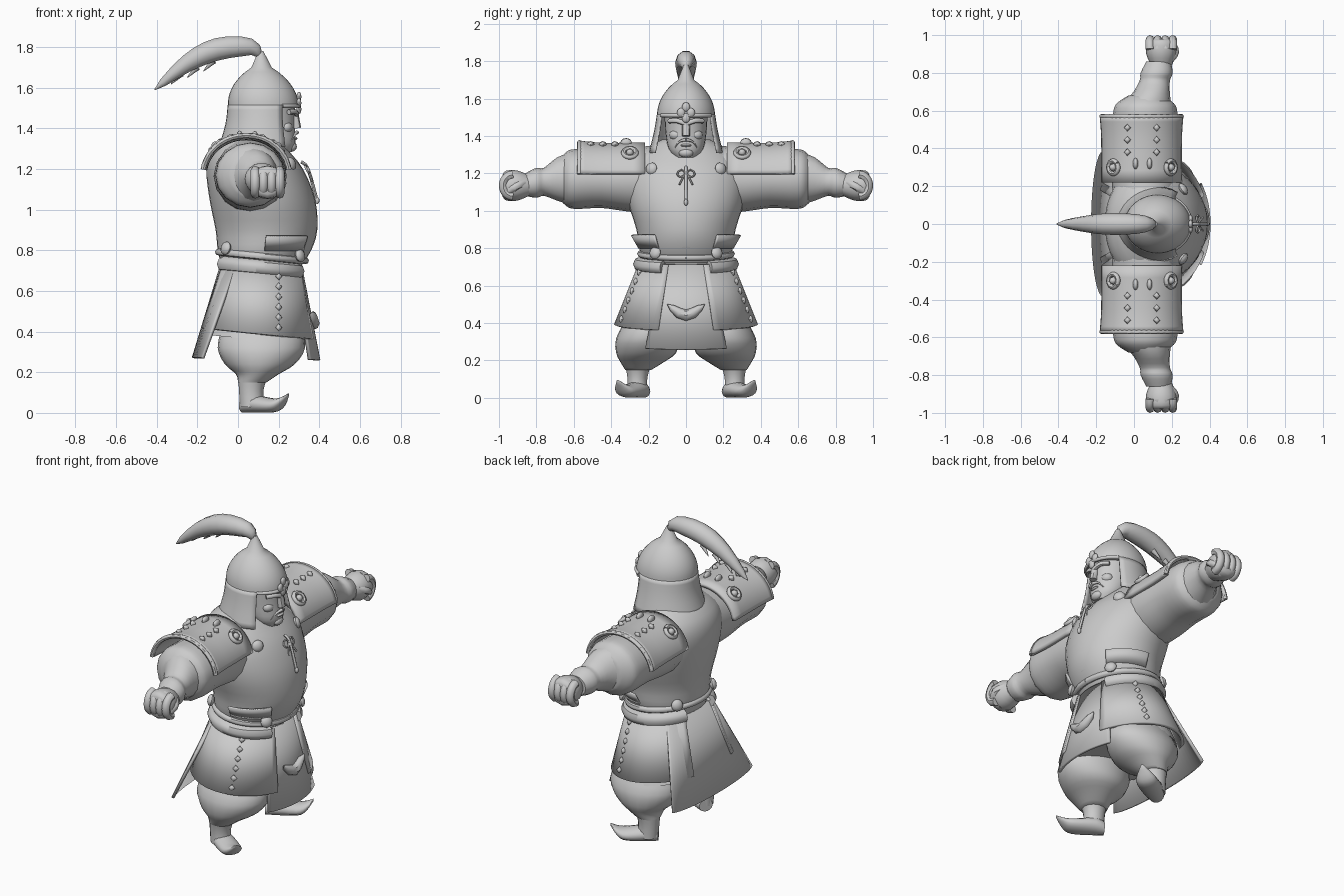
import bpy, bmesh
from math import sin, cos, acos, radians, pi
from mathutils import Vector, Matrix

cube = bpy.data.objects.get("Cube")
if cube:
    bpy.data.objects.remove(cube)

shade = (.6, .6, .6, 1)
grey = bpy.data.materials.new("plain grey")
grey.use_nodes = True
grey.diffuse_color = shade
grey.node_tree.nodes["Principled BSDF"].inputs["Base Color"].default_value = shade

UP = Vector((0, 0, 1))
FORWARD = Vector((1, 0, 0))
WAIST = .73


def finish(name, bm, thick=0, pair=False):
    """Turn a bmesh into a smooth shaded object, optionally shell and mirrored pair."""
    bmesh.ops.recalc_face_normals(bm, faces=bm.faces)
    mesh = bpy.data.meshes.new(name)
    bm.to_mesh(mesh)
    bm.free()
    mesh.materials.append(grey)
    for polygon in mesh.polygons:
        polygon.use_smooth = True
    mesh.set_sharp_from_angle(angle=radians(45))
    part = bpy.data.objects.new(name, mesh)
    bpy.context.collection.objects.link(part)
    if thick:
        shell = part.modifiers.new("thickness", "SOLIDIFY")
        shell.thickness, shell.offset = thick, 0
    if pair:
        mirror = part.modifiers.new("left and right", "MIRROR")
        mirror.use_axis = (False, True, False)
        mirror.use_mirror_merge = False


def catmull(t, a, b, c, d):
    return b + ((c - a) * t + (a * 2 - b * 5 + c * 4 - d) * t * t + (b * 3 - a - c * 3 + d) * t ** 3) / 2


def spline(keys, steps=3):
    """Smoothly fill in between key tuples of vectors."""
    filled = []
    for i in range(len(keys) - 1):
        near = [keys[min(max(j, 0), len(keys) - 1)] for j in range(i - 1, i + 3)]
        filled += [[catmull(n / steps, *group) for group in zip(*near)] for n in range(steps)]
    return filled + [keys[-1]]


def around(ring, start=0, end=360, count=24):
    """Points on a ring given as centre and two half axes."""
    centre, u, v = ring
    angles = [radians(start + (end - start) * i / count) for i in range(count + 1)]
    return [centre + u * cos(a) + v * sin(a) for a in angles]


def loft(name, rings, sides=24, arc=None, thick=0, pair=False):
    """Skin a row of rings; an arc in degrees leaves an open shell."""
    bm = bmesh.new()
    rows = []
    for ring in rings:
        points = around(ring, *arc, sides) if arc else around(ring, count=sides)[:-1]
        rows.append([bm.verts.new(p) for p in points])
    for low, high in zip(rows, rows[1:]):
        for i in range(sides):
            j = (i + 1) % len(low)
            bm.faces.new((low[i], low[j], high[j], high[i]))
    if not arc:
        bm.faces.new(rows[0])
        bm.faces.new(rows[-1])
    finish(name, bm, thick, pair)


def hoop(z, back, front, half, y=0, tilt=0):
    """Level ring from its back and front x and its half width."""
    reach = (front - back) / 2
    return Vector((back + reach, y, z)), Vector((reach, 0, -tilt * reach)), Vector((0, half, 0))


def hip_hoop(z, grow=0):
    """Flaring ring shared by the clothing below the waist."""
    drop = WAIST - z
    return hoop(z, back=-.09 - drop * .35 - grow, front=.32 + drop * .2 + grow,
                half=.24 + drop * .4 + grow, tilt=.1)


def cuff(y, wide, tall, x=.06, z=1.17):
    """Upright ring across an arm."""
    return Vector((x, y, z)), Vector((wide, 0, 0)), Vector((0, 0, tall))


def even(k):
    return 1


def leaf(k):
    return .05 + sin(pi * k) ** .8


def point(k):
    return 1 - k * .9


def tube(name, path, radius, taper=even, up=UP, sides=8, pair=False):
    path = [p for p, in spline([(Vector(p),) for p in path])]
    rings = []
    last = len(path) - 1
    for i, p in enumerate(path):
        along = (path[min(i + 1, last)] - path[max(i - 1, 0)]).normalized()
        side = along.cross(up).normalized()
        size = radius * taper(i / last)
        rings.append((p, side * size, side.cross(along) * size))
    loft(name, rings, sides, pair=pair)


def ball(name, centre, size, normal=UP, sides=12, pair=False):
    turn = Vector(normal).to_track_quat("Z", "Y").to_matrix().to_4x4()
    place = Matrix.Translation(centre) @ turn @ Matrix.Diagonal((*size, 1))
    bm = bmesh.new()
    bmesh.ops.create_uvsphere(bm, u_segments=sides, v_segments=max(4, sides // 2),
                              radius=1, matrix=place)
    finish(name, bm, pair=pair)


def hoop_ring(name, centre, normal, major, minor):
    normal = Vector(normal).normalized()
    a = normal.orthogonal().normalized()
    ring = (Vector(centre), a * major, normal.cross(a) * major)
    tube(name, around(ring, count=8), minor, up=normal, pair=True)


# Torso and belt
loft("torso", spline([
    hoop(z=.72, back=-.08, front=.31, half=.22),
    hoop(z=.8, back=-.1, front=.36, half=.25),
    hoop(z=.9, back=-.11, front=.39, half=.265),
    hoop(z=1.05, back=-.14, front=.38, half=.31),
    hoop(z=1.2, back=-.155, front=.32, half=.32),
    hoop(z=1.3, back=-.12, front=.24, half=.26),
    hoop(z=1.38, back=-.02, front=.17, half=.13)]), sides=36)
loft("waist_flares", [hoop(z=.8, back=-.1, front=.36, half=.25),
                      hoop(z=.87, back=-.11, front=.385, half=.29)],
     arc=(35, 90), thick=.01, pair=True)
ball("belly_fold", centre=(.32, 0, .83), size=(.05, .1, .05))
tube("belt", around(hip_hoop(z=.77, grow=.02)), radius=.017)

# Robe, aprons and side skirts
loft("hip_robe", [hip_hoop(WAIST, grow=-.04), hip_hoop(z=.36, grow=-.04)])
loft("front_apron", [hip_hoop(WAIST, grow=-.01), hip_hoop(z=.29, grow=-.01)],
     arc=(-32, 32), thick=.015)
loft("rear_apron", [hoop(WAIST, back=-.08, front=.1, half=.2),
                    hoop(z=.27, back=-.22, front=-.1, half=.38)], arc=(100, 260), thick=.015)
tube("apron_drape", [(.37, -.1, .5), (.37, 0, .44), (.37, .1, .5)], radius=.03, taper=leaf)
loft("skirt_panels", [hip_hoop(WAIST), hip_hoop(z=.39)], arc=(23, 152), thick=.018, pair=True)
tube("skirt_rolls", around(hip_hoop(z=.715), start=30, end=152), radius=.037, pair=True)
for i in range(6):
    centre, u, v = hip_hoop(z=.68 - i * .05, grow=.01)
    a = acos((.2 - centre.x) / u.x)
    out = u * cos(a) + v * sin(a)
    ball("skirt_studs", centre + out, size=(.018, .021, .014), normal=out, sides=4, pair=True)

# Helmet with face opening and plume
dome = []
for i in range(10):
    k = i / 10
    curve = (1 - k * k) ** .75
    middle = .125 - k * .01
    dome.append(hoop(z=1.51 + k * .21, back=middle - curve * .175,
                     front=middle + curve * .175, half=curve * .155))
dome.append(hoop(z=1.78, back=.1, front=.125, half=.012))
loft("helmet_dome", dome, sides=32)
loft("helmet_neck_guard", spline([
    hoop(z=1.515, back=-.047, front=.297, half=.152),
    hoop(z=1.42, back=-.058, front=.305, half=.168),
    hoop(z=1.31, back=-.09, front=.33, half=.195)]), arc=(58, 302), thick=.008)
tube("helmet_brow_rim", around(dome[0], start=-58, end=58, count=12), radius=.01)
for side, rise in ((0, 1), (1, 0), (-1, 0), (0, -1)):
    ball("forehead_badge", (.3, side * .026, 1.525 + rise * .03), size=(.012, .022, .025))
tube("plume", [(.11, 0, 1.75), (.06, 0, 1.8), (-.1, 0, 1.79), (-.25, 0, 1.72), (-.41, 0, 1.59)],
     radius=.055, taper=leaf, sides=10)
for x in (-.12, -.2, -.28):
    z = 1.78 + x * .4
    tube("plume_barb", [(x, .015, z), (x - .05, .03, z - .05)], radius=.016, taper=point)

# Face
loft("head", spline([
    hoop(z=1.285, back=.17, front=.265, half=.055),
    hoop(z=1.33, back=.1, front=.283, half=.092),
    hoop(z=1.42, back=.02, front=.278, half=.11),
    hoop(z=1.52, back=0, front=.28, half=.115)]))
tube("nose", [(.275, 0, 1.48), (.29, 0, 1.4)], radius=.021, up=FORWARD)
ball("chin", centre=(.265, 0, 1.31), size=(.025, .04, .025))
ball("lower_lip", centre=(.28, 0, 1.35), size=(.013, .03, .008))
tube("eyebrows", [(.288, 0, 1.465), (.28, .05, 1.482), (.25, .09, 1.48)], radius=.013, pair=True)
tube("moustache", [(.29, 0, 1.38), (.28, .035, 1.37), (.26, .06, 1.335)],
     radius=.01, taper=point, pair=True)
ball("cheeks", centre=(.235, .05, 1.405), size=(.034, .04, .03), pair=True)

# Chest tie and round fasteners
hoop_ring("bow_loops", (.34, .026, 1.2), normal=(1, .2, .5), major=.02, minor=.005)
tube("bow_tails", [(.335, 0, 1.21), (.365, .035, 1.14)], radius=.005, pair=True)
tube("chest_cord", [(.31, 0, 1.235), (.345, 0, 1.2), (.39, 0, 1.04)], radius=.008)
ball("cord_end", centre=(.39, 0, 1.045), size=(.011, .011, .018))
for x, y, z, facing in ((.26, .185, 1.225, 1), (.305, .165, .775, 1), (-.06, .17, .81, -1)):
    ball("fasteners", (x, y, z), size=(.034, .034, .02), normal=(facing, .7, .3), pair=True)

# Arms and fists
loft("sleeves", spline([
    cuff(y=.1, wide=.17, tall=.19), cuff(y=.3, wide=.18, tall=.17, z=1.165),
    cuff(y=.45, wide=.175, tall=.155), cuff(y=.59, wide=.17, tall=.16),
    cuff(y=.64, wide=.15, tall=.145), cuff(y=.68, wide=.09, tall=.1)]), sides=16, pair=True)
loft("forearms", spline([
    cuff(y=.62, wide=.14, tall=.14), cuff(y=.69, wide=.1, tall=.115, x=.09),
    cuff(y=.76, wide=.08, tall=.075, x=.11, z=1.155),
    cuff(y=.8, wide=.085, tall=.08, x=.12, z=1.15),
    cuff(y=.86, wide=.065, tall=.06, x=.13, z=1.14)]), sides=16, pair=True)
loft("fists", spline([cuff(y, wide=size, tall=size, x=.145, z=1.135)
                      for y, size in ((.84, .055), (.9, .08), (.96, .08), (.98, .06))]),
     sides=12, pair=True)
for i in range(4):
    curl = (Vector((.085 + i * .04, .925, 1.135)), Vector((0, .052, 0)), Vector((0, 0, .058)))
    tube("fingers", around(curl, start=-90, end=90, count=6), radius=.023, up=FORWARD, pair=True)
tube("thumbs", [(.19, .87, 1.15), (.218, .91, 1.13), (.2, .955, 1.1)], radius=.021, pair=True)

# Shoulder plates with studs, beads and rings
plate = [cuff(y=.22, wide=.205, tall=.185, x=.04), cuff(y=.45, wide=.205, tall=.183, x=.04),
         cuff(y=.57, wide=.213, tall=.195, x=.04)]
loft("shoulder_plates", spline(plate), arc=(8, 172), thick=.022, pair=True)
tube("plate_rims", around(plate[-1], start=8, end=172), radius=.013, pair=True)


def on_plate(x, y):
    """Surface point and outward direction on a shoulder plate."""
    centre, u, v = plate[0]
    a = acos((x - centre.x) / u.x)
    out = Vector((cos(a), 0, sin(a)))
    spot = centre + u * cos(a) + v * sin(a) + out * .014
    spot.y = y
    return spot, out


for x in (-.03, .115):
    for y in (.38, .445, .51):
        spot, out = on_plate(x, y)
        ball("shoulder_studs", spot, size=(.02, .02, .016), normal=out, sides=4, pair=True)
for x in (.01, .08):
    spot, out = on_plate(x, y=.32)
    ball("shoulder_beads", spot, size=(.014, .03, .022), pair=True)
for x in (-.1, .185):
    spot, out = on_plate(x, y=.3)
    hoop_ring("shoulder_rings", spot, out, major=.034, minor=.013)
    ball("shoulder_knots", spot, size=(.02, .02, .022), normal=out, pair=True)

# Baggy trousers and boots with curled toes
loft("trousers", spline([
    hoop(z=.42, back=-.08, front=.31, half=.14, y=.18),
    hoop(z=.32, back=-.1, front=.33, half=.168, y=.205),
    hoop(z=.24, back=-.065, front=.28, half=.16, y=.213),
    hoop(z=.19, back=-.01, front=.2, half=.115, y=.235),
    hoop(z=.15, back=0, front=.14, half=.07, y=.255)]), pair=True)
loft("boot_shafts", spline([
    hoop(z=.19, back=0, front=.15, half=.075, y=.255),
    hoop(z=.11, back=.005, front=.125, half=.055, y=.26),
    hoop(z=.03, back=.01, front=.13, half=.055, y=.26)]), sides=14, pair=True)
stride = Vector((.85, .53, 0))
across = Vector((-.53, .85, 0))
heel = Vector((.025, .225, 0))
foot = [(heel + stride * step + UP * z, across * wide, UP * tall) for step, z, wide, tall in (
    (0, .035, .04, .035), (.05, .045, .057, .045), (.17, .037, .06, .035),
    (.22, .05, .045, .026), (.262, .09, .008, .006))]
loft("boot_feet", spline(foot), sides=14, pair=True)
